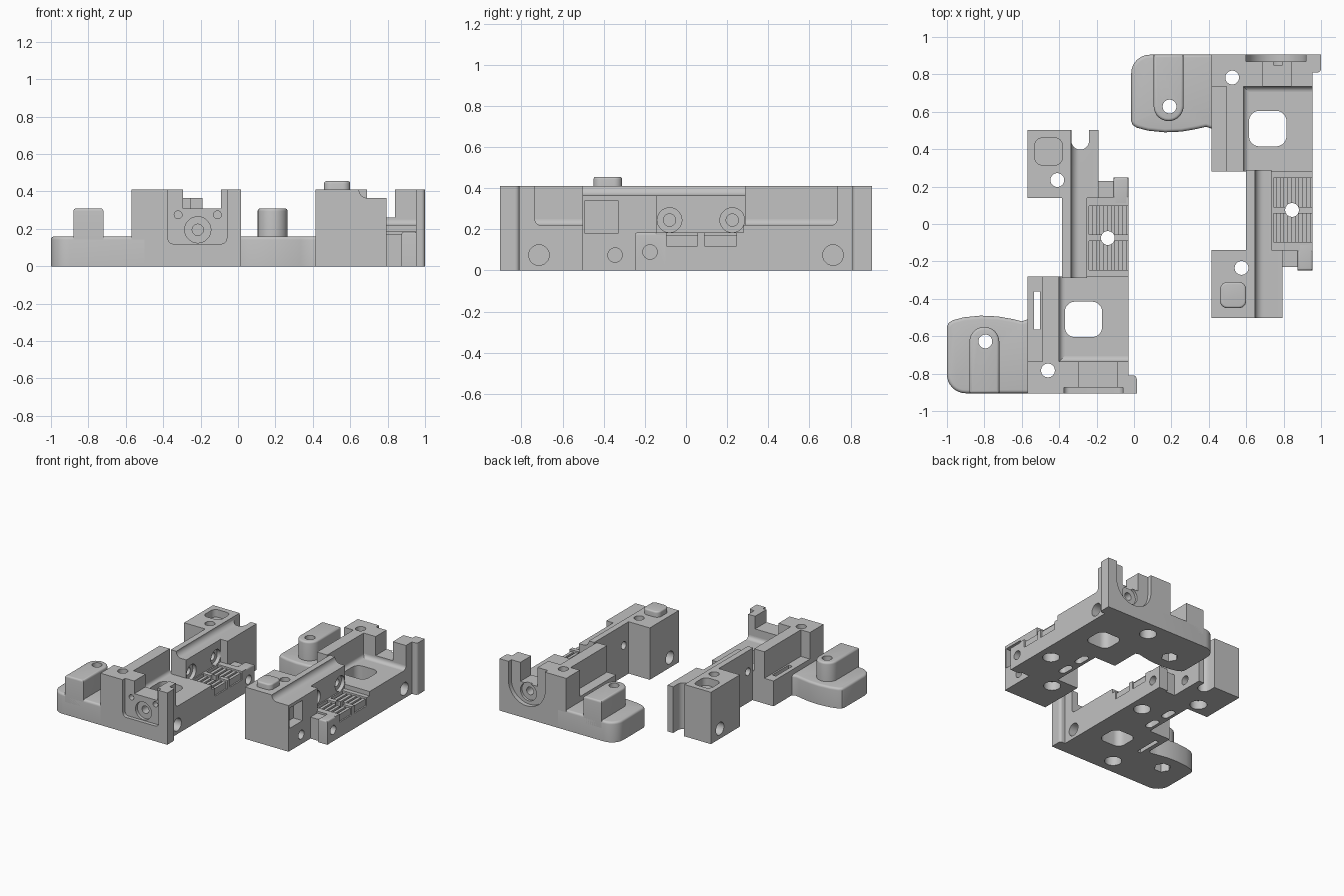
import bpy, bmesh, math
from mathutils import Vector

if "Cube" in bpy.data.objects:
    bpy.data.objects.remove(bpy.data.objects["Cube"])

grey = bpy.data.materials.new("plain_grey")
grey.diffuse_color = (0.54, 0.54, 0.54, 1)
grey.use_nodes = True
grey.node_tree.nodes["Principled BSDF"].inputs["Base Color"].default_value = grey.diffuse_color
AXES = {'x': (1, 2, 0), 'y': (0, 2, 1), 'z': (0, 1, 2)}
pi = math.pi
END = -0.905


def arc(cx, cy, r, a0, a1, n=8):
    return [(cx + r * math.cos(a0 + (a1 - a0) * i / n),
             cy + r * math.sin(a0 + (a1 - a0) * i / n)) for i in range(n + 1)]


def circle(cx, cy, r, n=28):
    return arc(cx, cy, r, 0, 2 * pi * (n - 1) / n, n - 1)


def rect(x0, x1, y0, y1, r=0.0):
    if r == 0:
        return [(x0, y0), (x1, y0), (x1, y1), (x0, y1)]
    return (arc(x0 + r, y0 + r, r, pi, 1.5 * pi) + arc(x1 - r, y0 + r, r, 1.5 * pi, 2 * pi)
            + arc(x1 - r, y1 - r, r, 0, pi / 2) + arc(x0 + r, y1 - r, r, pi / 2, pi))


def fillet(x, z, r):
    """Concave corner strip rising from a floor at z to a wall at x."""
    return [(x - 0.02, z - 0.02), (x + r, z - 0.02)] + arc(x + r, z + r, r, 1.5 * pi, pi) \
        + [(x - 0.02, z + r)]


class Half:
    """One half of the housing; the second is mirrored in y and shifted in x."""

    def __init__(self, prefix, shift, flip):
        self.prefix, self.shift, self.flip = prefix, shift, flip
        self.parts, self.cutters = [], []

    def solid(self, name, pts, lo, hi, axis='z', bevel=0.0):
        a, b, c = AXES[axis]
        bm = bmesh.new()
        rings = []
        for d in (lo, hi):
            ring = []
            for p in pts:
                co = [0, 0, 0]
                co[a], co[b], co[c] = p[0], p[1], d
                ring.append(bm.verts.new((co[0] + self.shift, co[1] * self.flip, co[2])))
            rings.append(ring)
        n = len(pts)
        bm.faces.new(rings[0])
        top = bm.faces.new(rings[1])
        for i in range(n):
            j = (i + 1) % n
            bm.faces.new((rings[0][i], rings[0][j], rings[1][j], rings[1][i]))
        bmesh.ops.recalc_face_normals(bm, faces=bm.faces[:])
        if bevel:
            bmesh.ops.bevel(bm, geom=list(top.edges), offset=bevel, segments=4,
                            profile=0.5, affect='EDGES')
        me = bpy.data.meshes.new(name)
        bm.to_mesh(me)
        bm.free()
        me.materials.append(grey)
        ob = bpy.data.objects.new(self.prefix + "_" + name, me)
        bpy.context.scene.collection.objects.link(ob)
        return ob

    def add(self, *args, **kw):
        self.parts.append(self.solid(*args, **kw))

    def cut(self, *args, **kw):
        ob = self.solid(*args, **kw)
        ob.hide_render = True
        self.cutters.append(ob)

    def finish(self):
        def box(ob):
            cs = [Vector(v.co) for v in ob.data.vertices]
            return [(min(c[i] for c in cs), max(c[i] for c in cs)) for i in range(3)]
        boxes = [(c, box(c)) for c in self.cutters]
        for ob in self.parts:
            mine = box(ob)
            for c, bx in boxes:
                if "rib" in ob.name and "rib_pocket" in c.name:
                    continue
                if all(mine[i][0] < bx[i][1] and bx[i][0] < mine[i][1] for i in range(3)):
                    m = ob.modifiers.new("cut", 'BOOLEAN')
                    m.operation, m.solver, m.object = 'DIFFERENCE', 'EXACT', c
        bpy.context.view_layer.update()
        dg = bpy.context.evaluated_depsgraph_get()
        done = [(ob, bpy.data.meshes.new_from_object(ob.evaluated_get(dg))) for ob in self.parts]
        for ob, me in done:
            ob.modifiers.clear()
            ob.data = me
            me.shade_smooth()
            me.set_sharp_from_angle(angle=math.radians(32))
        for c in self.cutters:
            bpy.data.objects.remove(c)


def build(prefix, shift, flip, first):
    h = Half(prefix, shift, flip)
    # side wing with a curved rear edge, and its round-ended boss
    wing = (arc(-0.9, END + 0.1, 0.1, pi, 1.5 * pi) + [(-0.5, END), (-0.5, -0.5), (-0.57, -0.51),
            (-0.6, -0.52), (-0.65, -0.508), (-0.73, -0.494), (-0.82, -0.49), (-0.91, -0.499),
            (-0.97, -0.515), (-0.992, -0.53), (-1, -0.55)])
    h.add("wing", wing, 0, 0.16, bevel=0.018)
    h.add("wing_boss", [(-0.88, END), (-0.72, END)] + arc(-0.8, -0.63, 0.08, 0, pi, 14),
          0.1, 0.31, bevel=0.015)
    # main block: floor, outer ledge, tall wall, corner post, end wall
    h.add("floor", rect(-0.45, -0.03, -0.85, -0.28), 0, 0.22)
    h.add("outer_ledge", rect(-0.57, -0.45, -0.8, -0.28), 0, 0.2)
    h.add("tall_wall", rect(-0.49, -0.4, 0.1, 0.41), -0.8, -0.28, axis='y')
    h.add("corner_post", rect(-0.57, -0.4, END, -0.735), 0, 0.41)
    h.add("end_wall", rect(-0.4, -0.03, END, -0.735), 0, 0.41)
    h.add("end_lip", [(-0.06, END), (0.015, END), (0.015, -0.83)]
          + arc(-0.005, -0.83, 0.02, 0, pi / 2, 5) + [(-0.06, -0.81)], 0, 0.41)
    # concave blends where the floor meets the walls
    h.add("wall_blend", fillet(-0.4, 0.22, 0.03), -0.74, -0.28, axis='y')
    h.add("end_blend", fillet(-0.735, 0.22, 0.03), -0.41, -0.03, axis='x')
    # bridge wall with a concave shoulder
    shoulder = arc(-0.293, 0.41, 0.045, 1.5 * pi, pi)
    h.add("bridge_wall", [(-0.385, 0), (-0.25, 0), (-0.25, 0.365)] + shoulder + [(-0.385, 0.41)],
          -0.29, 0.16, axis='y')
    # far block and small latch block beside it
    h.add("far_block", [(-0.57, 0), (-0.19, 0), (-0.19, 0.365)] + shoulder + [(-0.57, 0.41)],
          0.14, 0.503, axis='y')
    h.add("latch_filler", rect(-0.2, -0.1, 0.13, 0.23), 0, 0.17)
    h.add("latch_block", rect(-0.11, -0.03, 0.1, 0.248), 0, 0.185, bevel=0.012)
    # ribbed tray
    h.add("tray", rect(-0.3, -0.03, -0.29, 0.145), 0, 0.185)
    for i in range(5):
        x = -0.225 + i * 0.04
        h.add("tray_rib_%d" % i, rect(x, x + 0.024, -0.25, 0.1), 0.11, 0.172)
    h.cut("rib_pocket_a", rect(-0.24, 0.02, -0.055, 0.095), 0.12, 0.3)
    h.cut("rib_pocket_b", rect(-0.24, 0.02, -0.245, -0.09), 0.12, 0.2)
    # upright bolt holes, with hexagonal or round pockets underneath
    for i, (x, y, n) in enumerate([(-0.795, -0.628, 6), (-0.46, -0.783, 28),
                                   (-0.41, 0.235, 28), (-0.14, -0.075, 28)]):
        h.cut("bolt_hole_%d" % i, circle(x, y, 0.037), -0.1, 0.6)
        h.cut("nut_pocket_%d" % i, circle(x, y, 0.062, n), -0.1, 0.07)
    # window, underside slots
    h.cut("floor_window", rect(-0.37, -0.17, -0.605, -0.415, 0.055), -0.1, 0.5)
    for i, y in enumerate((-0.19, -0.01)):
        h.cut("under_slot_%d" % i, rect(-0.36, -0.305, y - 0.06, y + 0.06, 0.025), -0.1, 0.1)
    # sideways holes
    h.cut("side_hole", circle(-0.715, 0.075, 0.05), -0.15, 0.1, axis='x')
    h.cut("far_hole", circle(0.39, 0.08, 0.05), -0.7, -0.47, axis='x')
    h.cut("far_side_hole", circle(0.345, 0.075, 0.035), -0.27, -0.1, axis='x')
    h.cut("latch_hole", circle(0.175, 0.09, 0.035), -0.1, 0.1, axis='x')
    for i, y in enumerate((-0.225, 0.08)):
        h.cut("bridge_counterbore_%d" % i, circle(y, 0.245, 0.06), -0.28, -0.2, axis='x')
        h.cut("bridge_hole_%d" % i, circle(y, 0.245, 0.03), -0.45, -0.2, axis='x')
    # end wall bearing seat
    h.cut("seat_bore", circle(-0.215, 0.195, 0.07), -1, -0.85, axis='y')
    h.cut("seat_hole", circle(-0.215, 0.195, 0.03), -1, -0.77, axis='y')
    if first:
        h.cut("end_notch", rect(-0.295, -0.09, 0.31, 0.6), -1, -0.7, axis='y')
        h.cut("end_recess", rect(-0.375, -0.06, 0.12, 0.7, 0.03), -1, -0.875, axis='y')
        for i, x in enumerate((-0.32, -0.11)):
            h.cut("pin_hole_%d" % i, circle(x, 0.275, 0.021, 16), -1, -0.83, axis='y')
        h.cut("ledge_slot", rect(-0.535, -0.503, -0.565, -0.36), -0.1, 0.4)
        h.cut("socket", rect(-0.53, -0.383, 0.315, 0.46, 0.04), 0.35, 0.6)
        h.cut("far_notch", [(-0.24, 0.6), (-0.335, 0.6)]
              + arc(-0.2875, 0.445, 0.0475, pi, 2 * pi, 12), -0.1, 0.6)
    else:
        h.cut("end_notch", rect(-0.295, -0.145, 0.26, 0.6), -1, -0.7, axis='y')
        h.cut("end_recess", arc(-0.225, 0.26, 0.16, pi, 2 * pi, 20) + [(-0.065, 0.6), (-0.385, 0.6)],
              -1, -0.87, axis='y')
        h.cut("far_pocket", rect(0.33, 0.49, 0.18, 0.34), -0.27, -0.1, axis='x')
        h.add("locating_pad", rect(-0.525, -0.385, 0.31, 0.45, 0.04), 0.38, 0.455, bevel=0.012)
    h.finish()


build("left_half", 0, 1, True)
build("right_half", 0.985, -1, False)
